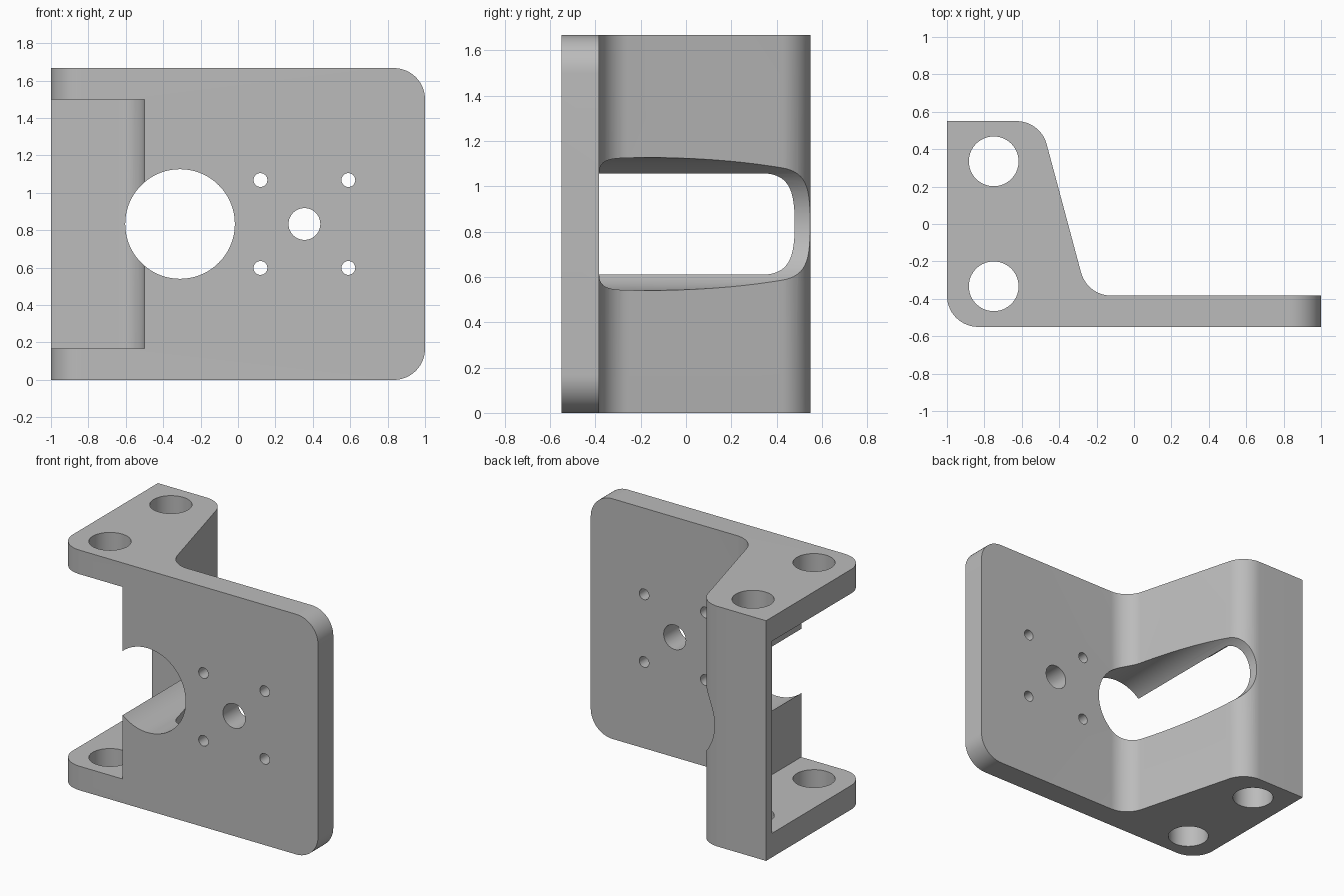
import bpy, bmesh, math
from mathutils import Vector, Matrix

cube = bpy.data.objects.get("Cube")
if cube:
    bpy.data.objects.remove(cube, do_unlink=True)

WIDTH, DEPTH, HEIGHT = 2.0, 1.1, 1.667
WALL, ROUND = 0.167, 0.167
MID = HEIGHT / 2
FRONT, BACK = -DEPTH / 2, DEPTH / 2
UPRIGHT = Matrix.Identity(4)
ALONG_Y = Matrix.Rotation(math.pi / 2, 4, 'X')  # drawn (x, z), extruded through y


def fillet(corners, steps=14):
    """Round each (x, y, radius) corner of a polygon."""
    out = []
    for i, (x, y, r) in enumerate(corners):
        p = Vector((x, y))
        if not r:
            out.append(p)
            continue
        a = (Vector(corners[i - 1][:2]) - p).normalized()
        b = (Vector(corners[(i + 1) % len(corners)][:2]) - p).normalized()
        half = a.angle(b) / 2
        centre = p + (a + b).normalized() * r / math.sin(half)
        start = p + a * r / math.tan(half) - centre
        end = p + b * r / math.tan(half) - centre
        sweep = math.pi - 2 * half
        for k in range(steps + 1):
            t = k / steps
            out.append(centre + (start * math.sin((1 - t) * sweep)
                                 + end * math.sin(t * sweep)) / math.sin(sweep))
    return out


def prism(name, points, low, high, turn=UPRIGHT):
    bm = bmesh.new()
    face = bm.faces.new([bm.verts.new((p[0], p[1], low)) for p in points])
    top = bmesh.ops.extrude_face_region(bm, geom=[face])
    verts = [v for v in top["geom"] if isinstance(v, bmesh.types.BMVert)]
    bmesh.ops.translate(bm, verts=verts, vec=(0, 0, high - low))
    bmesh.ops.recalc_face_normals(bm, faces=bm.faces)
    bm.transform(turn)
    mesh = bpy.data.meshes.new(name)
    bm.to_mesh(mesh)
    bm.free()
    obj = bpy.data.objects.new(name, mesh)
    bpy.context.collection.objects.link(obj)
    return obj


def circle(x, y, r, sides=64):
    return [(x + r * math.cos(2 * math.pi * k / sides),
             y + r * math.sin(2 * math.pi * k / sides)) for k in range(sides)]


# Bracket body: plate, sloped web and mounting flange in one plan profile
bracket = prism("bracket", fillet([
    (-1, FRONT, ROUND), (1, FRONT, 0), (1, FRONT + WALL, 0),
    (-0.25, FRONT + WALL, ROUND), (-0.5, BACK, ROUND), (-1, BACK, 0)]), 0, HEIGHT)

# Rounded outer corners of the plate
outline = prism("plate_outline", fillet([
    (-1.2, 0, 0), (1, 0, ROUND), (1, HEIGHT, ROUND), (-1.2, HEIGHT, 0)]), -1, 1, ALONG_Y)

# Pocket between the two flanges, open to the front and the side
pocket = prism("flange_pocket", fillet([
    (-1.2, -0.8, 0), (-0.5, -0.8, 0), (-0.5, 0.485, 0.14), (-1.2, 0.485, 0)]),
    WALL, HEIGHT - WALL)

# Holes
cutters = [pocket, prism("large_bore", circle(-0.31, MID, 0.293, 96), -1, 1, ALONG_Y),
           prism("shaft_hole", circle(0.355, MID, 0.085), -1, 1, ALONG_Y)]
for dx in (-0.235, 0.235):
    for dz in (-0.235, 0.235):
        cutters.append(prism("screw_hole", circle(0.355 + dx, MID + dz, 0.037, 32),
                             -1, 1, ALONG_Y))
for y in (-0.333, 0.335):
    cutters.append(prism("flange_hole", circle(-0.75, y, 0.133), -1, 3))

for cutter in [outline] + cutters:
    mod = bracket.modifiers.new(cutter.name, 'BOOLEAN')
    mod.operation = 'INTERSECT' if cutter is outline else 'DIFFERENCE'
    mod.solver = 'EXACT'
    mod.object = cutter

# Apply the cuts, then drop the cutters
bpy.context.view_layer.update()
depsgraph = bpy.context.evaluated_depsgraph_get()
bracket.data = bpy.data.meshes.new_from_object(bracket.evaluated_get(depsgraph))
bracket.modifiers.clear()
for cutter in [outline] + cutters:
    bpy.data.objects.remove(cutter, do_unlink=True)

# Plain grey finish
grey = bpy.data.materials.new("plain grey")
grey.use_nodes = True
colour = (0.5, 0.5, 0.5, 1)
grey.diffuse_color = colour
grey.node_tree.nodes["Principled BSDF"].inputs["Base Color"].default_value = colour
bracket.data.materials.clear()
bracket.data.materials.append(grey)

bpy.ops.object.select_all(action='DESELECT')
bracket.select_set(True)
bpy.context.view_layer.objects.active = bracket
bpy.ops.object.shade_smooth_by_angle(angle=math.radians(30))
